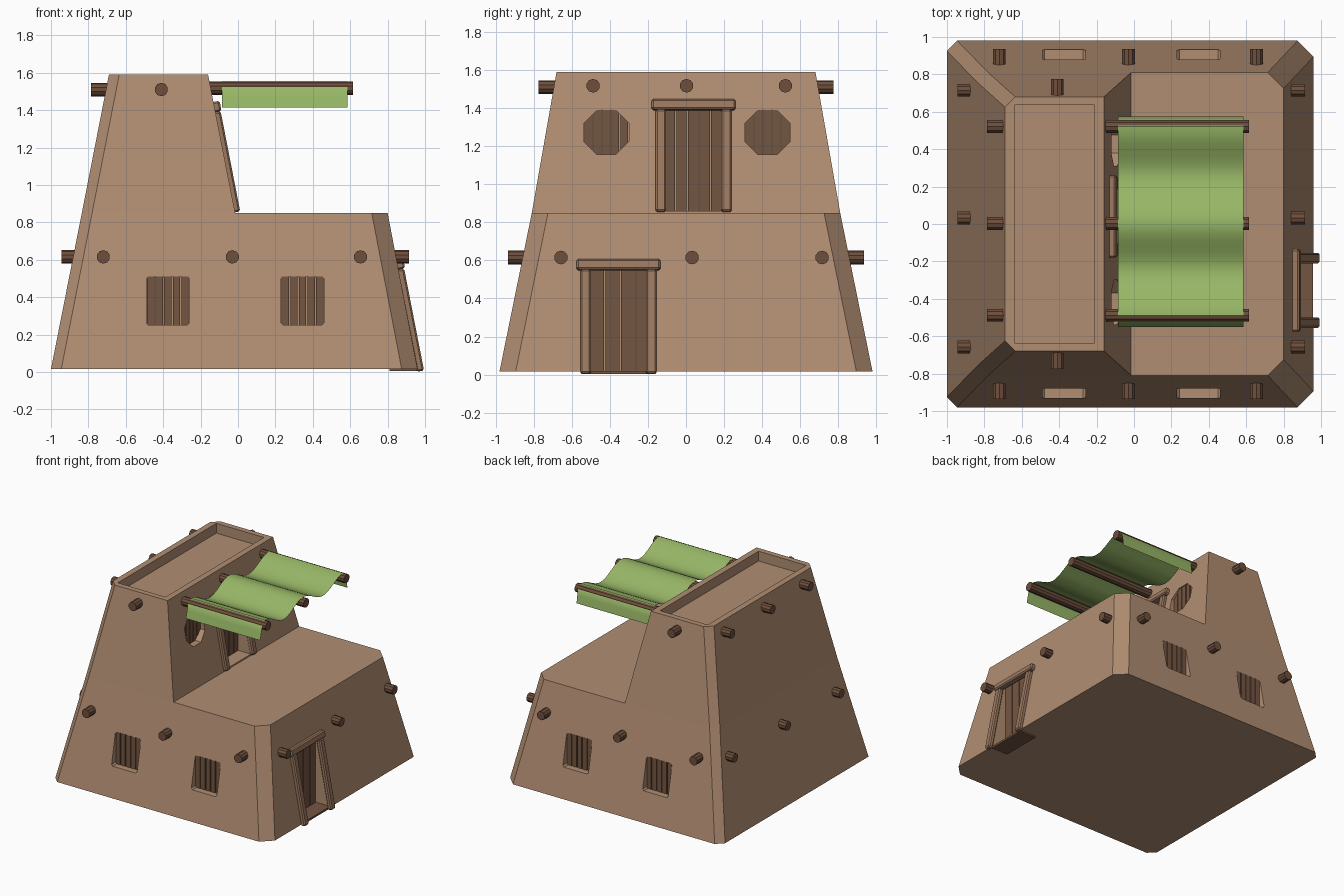
import bpy, bmesh, math
from mathutils import Vector, Matrix

if "Cube" in bpy.data.objects:
    bpy.data.objects.remove(bpy.data.objects["Cube"])


def material(name, rgb):
    m = bpy.data.materials.new(name)
    m.use_nodes = True
    m.diffuse_color = (*rgb, 1)
    bsdf = m.node_tree.nodes["Principled BSDF"]
    bsdf.inputs["Base Color"].default_value = (*rgb, 1)
    bsdf.inputs["Roughness"].default_value = 0.9
    return m


CLAY = material("clay wall", (0.44, 0.27, 0.168))
FRAME = material("pale timber", (0.335, 0.19, 0.115))
PLANK = material("plank wood", (0.175, 0.093, 0.055))
BEAM = material("dark beam wood", (0.155, 0.078, 0.045))
CLOTH = material("green cloth", (0.31, 0.468, 0.133))


def finish(bm, name, mat):
    bmesh.ops.recalc_face_normals(bm, faces=bm.faces)
    mesh = bpy.data.meshes.new(name)
    bm.to_mesh(mesh)
    bm.free()
    ob = bpy.data.objects.new(name, mesh)
    bpy.context.collection.objects.link(ob)
    if mat:
        mesh.materials.append(mat)
    return ob


def add_box(bm, lo, hi):
    lo, hi = Vector(lo), Vector(hi)
    mat = Matrix.Translation((lo + hi) / 2) @ Matrix.Diagonal((*(hi - lo), 1))
    bmesh.ops.create_cube(bm, size=1, matrix=mat)


def add_loft(bm, ring_a, ring_b):
    a = [bm.verts.new(p) for p in ring_a]
    b = [bm.verts.new(p) for p in ring_b]
    bm.faces.new(a[::-1])
    bm.faces.new(b)
    for i in range(len(a)):
        j = (i + 1) % len(a)
        bm.faces.new((a[i], a[j], b[j], b[i]))
    bmesh.ops.recalc_face_normals(bm, faces=bm.faces)


def ring(z, x0, x1, y, left, right):
    """Rectangle with clipped corners, left and right clipped separately."""
    pts = [(x0 + left, -y)]
    pts += [(x1 - right, -y), (x1, -y + right)] if right else [(x1, -y)]
    pts += [(x1, y - right), (x1 - right, y)] if right else [(x1, y)]
    pts += [(x0 + left, y), (x0, y - left), (x0, -y + left)]
    return [(px, py, z) for px, py in pts]


def clipped(u0, u1, z0, z1, c):
    """Window outline in the wall plane."""
    return [(u0 + c, z0), (u1 - c, z0), (u1, z0 + c), (u1, z1 - c),
            (u1 - c, z1), (u0 + c, z1), (u0, z1 - c), (u0, z0 + c)]


def cut(ob, bm):
    cutter = finish(bm, "cutter", None)
    cutter.hide_render = True
    mod = ob.modifiers.new("openings", 'BOOLEAN')
    mod.operation, mod.solver, mod.object = 'DIFFERENCE', 'EXACT', cutter
    bpy.context.view_layer.objects.active = ob
    bpy.ops.object.modifier_apply(modifier=mod.name)
    bpy.data.objects.remove(cutter)


def planks(name, axis, depth, u0, u1, z0, z1, count=5, thick=0.02, gap=0.007):
    """Row of upright boards; depth is the near and far side along the axis."""
    bm = bmesh.new()
    w = (u1 - u0) / count
    d0, d1 = sorted((depth, depth - math.copysign(thick, depth if axis == 'y' else 1)))
    for i in range(count):
        a, b = u0 + i * w + gap / 2, u0 + (i + 1) * w - gap / 2
        if axis == 'y':
            add_box(bm, (a, d0, z0), (b, d1, z1))
        else:
            add_box(bm, (d0, a, z0), (d1, b, z1))
    return finish(bm, name, PLANK)


# Wall masses
BASE, ROOF, TOP = 0.015, 0.85, 1.59
bm = bmesh.new()
add_loft(bm, ring(BASE, -1, 0.96, 0.98, 0.055, 0.085),
         ring(ROOF, -0.835, 0.8, 0.81, 0.055, 0.085))
lower_walls = finish(bm, "lower_walls", CLAY)
bm = bmesh.new()
add_loft(bm, ring(ROOF, -0.835, -0.015, 0.81, 0.055, 0),
         ring(TOP, -0.69, -0.16, 0.68, 0.055, 0))
upper_walls = finish(bm, "upper_walls", CLAY)

# Lower openings: four windows and the entrance
WINDOW_X = ((-0.49, -0.26), (0.23, 0.46))
bm = bmesh.new()
for x0, x1 in WINDOW_X:
    for s in (-1, 1):
        shape = clipped(x0, x1, 0.25, 0.51, 0.012)
        add_loft(bm, [(x, s * 0.86, z) for x, z in shape],
                 [(x, s * 1.1, z) for x, z in shape])
add_box(bm, (0.81, -0.51, -0.1), (1.1, -0.18, 0.57))
cut(lower_walls, bm)

# Upper openings: roof recess, doorway, two octagonal windows
bm = bmesh.new()
add_box(bm, (-0.64, -0.635, TOP - 0.08), (-0.21, 0.635, TOP + 0.1))
add_box(bm, (-0.15, -0.115, 0.86), (0.2, 0.19, 1.4))
OCTAGON_Y = (-0.418, 0.428)
for y in OCTAGON_Y:
    shape = clipped(y - 0.118, y + 0.118, 1.155, 1.39, 0.069)
    add_loft(bm, [(-0.148, u, z) for u, z in shape],
             [(0.1, u, z) for u, z in shape])
cut(upper_walls, bm)

# Boards in the windows and doors
for x0, x1 in WINDOW_X:
    for s, side in ((-1, "front"), (1, "back")):
        planks(side + "_window_boards", 'y', s * 0.88, x0, x1, 0.25, 0.51)
for y in OCTAGON_Y:
    planks("octagon_window_boards", 'x', -0.128, y - 0.118, y + 0.118, 1.155, 1.39)
planks("entrance_door", 'x', 0.83, -0.51, -0.18, 0.01, 0.57, 4)
planks("roof_door", 'x', -0.13, -0.115, 0.19, 0.86, 1.4, 5)
bm = bmesh.new()
add_box(bm, (0.81, -0.51, 0.004), (0.958, -0.18, 0.02))
finish(bm, "entrance_floor", PLANK)


# Door frames leaning with the wall
def door_frame(name, foot_x, foot_z, y_mid, half, height):
    lean = math.atan(0.195)
    place = Matrix.Translation((foot_x, y_mid, foot_z)) @ Matrix.Rotation(-lean, 4, 'Y')
    length = height / math.cos(lean)
    parts = [("left_post", (-0.02, half - 0.055, 0), (0.02, half, length)),
             ("right_post", (-0.02, -half, 0), (0.02, -half + 0.055, length)),
             ("lintel", (-0.025, -half - 0.02, length), (0.025, half + 0.02, length + 0.056))]
    for part, lo, hi in parts:
        bm = bmesh.new()
        add_box(bm, lo, hi)
        bmesh.ops.bevel(bm, geom=list(bm.edges), offset=0.009, segments=1, affect='EDGES')
        bm.transform(place)
        finish(bm, name + "_" + part, FRAME)


door_frame("entrance", 0.975, 0.004, -0.355, 0.2, 0.545)
door_frame("roof_door", -0.008, 0.855, 0.04, 0.2, 0.535)


# Projecting roof beams
def beam(name, start, end, radius=0.036):
    a, b = Vector(start), Vector(end)
    bm = bmesh.new()
    turn = (b - a).to_track_quat('Z', 'Y').to_matrix().to_4x4()
    bmesh.ops.create_cone(bm, cap_ends=True, segments=10, radius1=radius, radius2=radius,
                          depth=(b - a).length,
                          matrix=Matrix.Translation((a + b) / 2) @ turn)
    finish(bm, name, BEAM)


for s in (-1, 1):
    for x in (-0.72, -0.03, 0.655):
        beam("lower_beam", (x, s * 0.8, 0.615), (x, s * 0.935, 0.615))
    beam("upper_beam", (-0.41, s * 0.66, 1.51), (-0.41, s * 0.775, 1.51))
for y in (0.715, 0.032, -0.657):
    beam("left_wall_beam", (-0.82, y, 0.615), (-0.945, y, 0.615))
    beam("right_wall_beam", (0.78, y, 0.615), (0.915, y, 0.615))
POLE_Y = (-0.488, 0.003, 0.522)
for y in POLE_Y:
    beam("upper_rear_beam", (-0.66, y, 1.51), (-0.785, y, 1.51))
    beam("awning_pole", (-0.19, y, 1.517), (0.615, y, 1.517))

# Awning draped over the three poles
profile = [(-0.55, 1.415), (-0.535, 1.475), (-0.522, 1.525)]
for a, b in zip(POLE_Y, POLE_Y[1:]):
    for i in range(16):
        t = i / 16
        profile.append((a + (b - a) * t, 1.513 + 0.043 * math.cos(2 * math.pi * t)))
profile += [(POLE_Y[2], 1.556), (0.556, 1.525), (0.566, 1.475), (0.575, 1.415)]
bm = bmesh.new()
rows = [[bm.verts.new((x, y, z)) for y, z in profile] for x in (-0.085, 0.585)]
for i in range(len(profile) - 1):
    bm.faces.new((rows[0][i], rows[1][i], rows[1][i + 1], rows[0][i + 1]))
awning = finish(bm, "awning", CLOTH)
if awning.data.polygons[len(profile) // 2].normal.z < 0:
    awning.data.flip_normals()
bpy.ops.object.select_all(action='DESELECT')
awning.select_set(True)
bpy.context.view_layer.objects.active = awning
bpy.ops.object.shade_smooth_by_angle(angle=math.radians(40))
